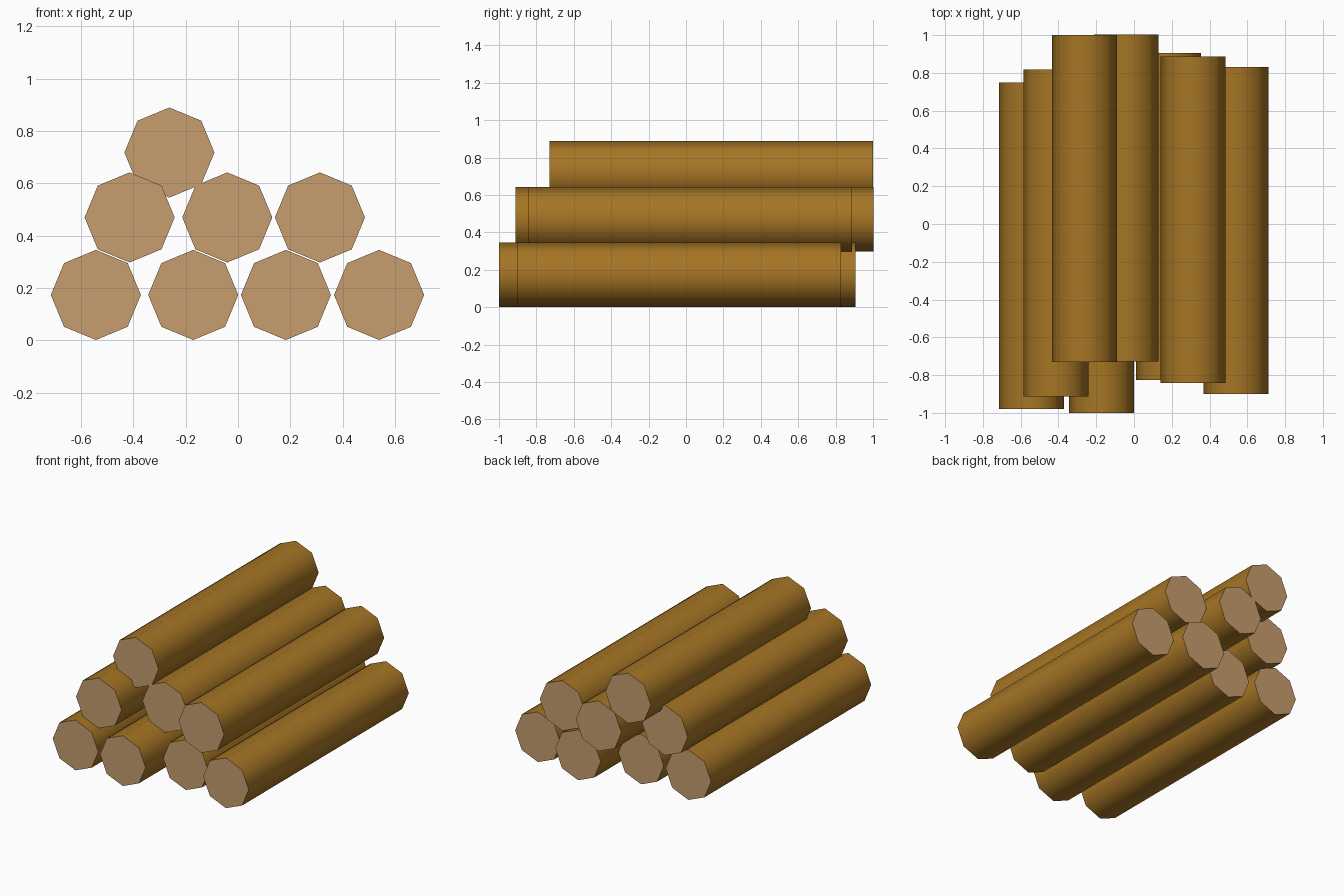
import bpy, math

if "Cube" in bpy.data.objects:
    bpy.data.objects.remove(bpy.data.objects["Cube"])


def material(name, rgb):
    m = bpy.data.materials.new(name)
    m.diffuse_color = (*rgb, 1)
    m.use_nodes = True
    m.node_tree.nodes["Principled BSDF"].inputs["Base Color"].default_value = m.diffuse_color
    return m


bark = material("bark brown", (0.38, 0.178, 0.018))
cut_wood = material("cut wood tan", (0.57, 0.34, 0.155))

RADIUS, LENGTH = 0.172, 1.73


def log(name, x, z, y_front):
    # Eight-sided log lying along y, bark sides smooth, sawn ends flat
    bpy.ops.mesh.primitive_cylinder_add(
        vertices=8, radius=RADIUS, depth=LENGTH,
        location=(x, y_front + LENGTH / 2, z), rotation=(math.pi / 2, 0, 0))
    ob = bpy.context.object
    ob.name = name
    ob.data.materials.append(bark)
    ob.data.materials.append(cut_wood)
    bpy.ops.object.shade_smooth_by_angle(angle=math.radians(60))
    for p in ob.data.polygons:
        p.material_index = 1 if abs(p.normal.z) > 0.9 else 0


# Rows of the stack: height, then (x, front end y) of each log
rows = {
    "bottom": (0.174, [(-0.543, -0.98), (-0.171, -1.0), (0.183, -0.825), (0.539, -0.90)]),
    "middle": (0.470, [(-0.414, -0.912), (-0.041, -0.728), (0.313, -0.843)]),
    "top": (0.718, [(-0.262, -0.73)]),
}
for row, (z, logs) in rows.items():
    for i, (x, y) in enumerate(logs, 1):
        log(f"{row}_log_{i}", x, z, y)
